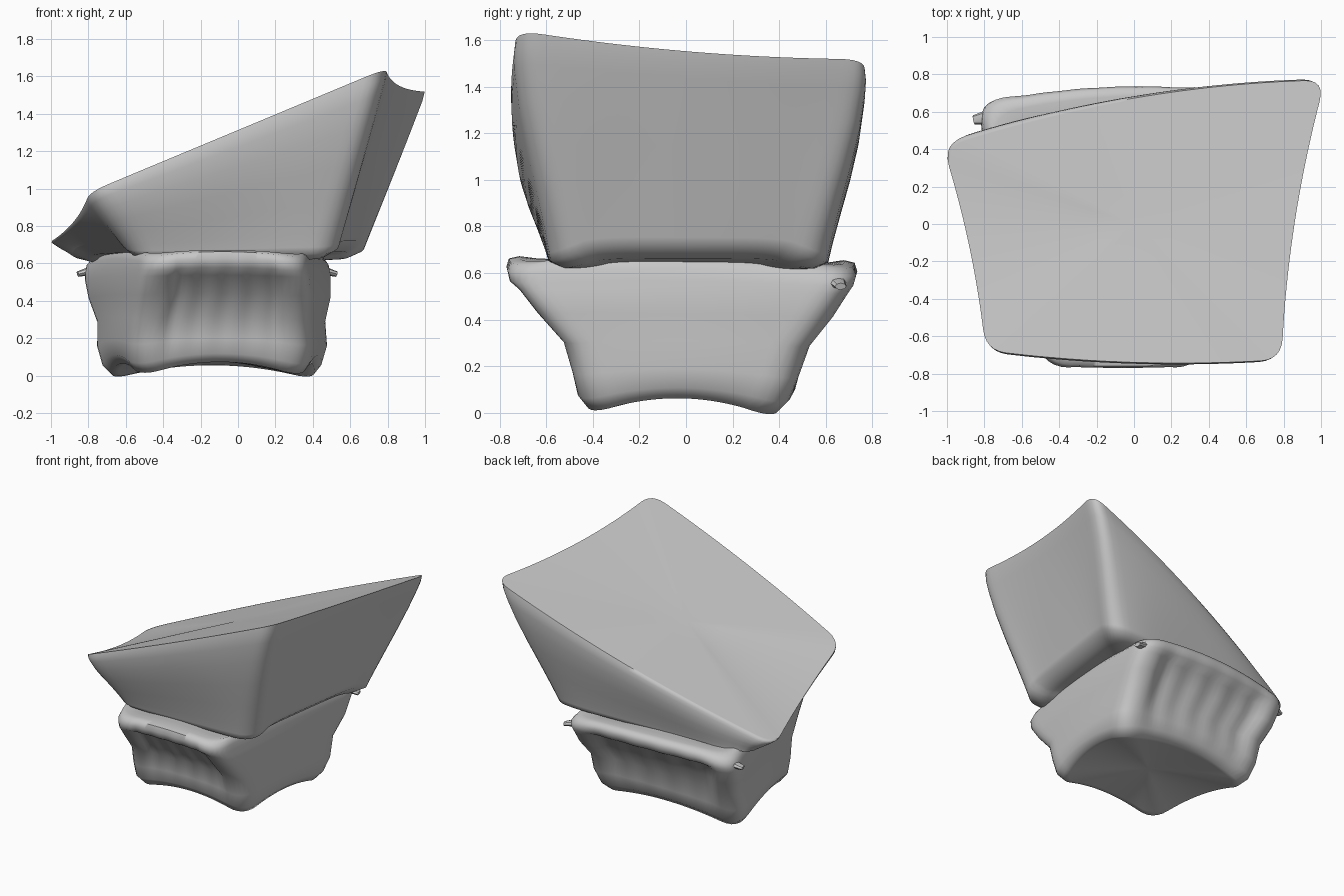
import bpy, bmesh, math
from mathutils import Vector as V

if "Cube" in bpy.data.objects:
    bpy.data.objects.remove(bpy.data.objects["Cube"])

grey = bpy.data.materials.new("plain grey")
grey.use_nodes = True
grey.diffuse_color = (0.57, 0.57, 0.57, 1)
grey.node_tree.nodes["Principled BSDF"].inputs["Base Color"].default_value = (0.57, 0.57, 0.57, 1)

N, C = 28, 6  # samples per edge and per rounded corner


def ring(corners, bulges, r=0.09, recess=0.0, power=2.0):
    """Bowed four-sided outline with rounded corners; recess sinks the front and back panels."""
    c = [V(p) for p in corners]
    b = [V(p) for p in bulges]

    def edge(i, t):
        p = c[i].lerp(c[(i + 1) % 4], t) + b[i] * (1 - abs(2 * t - 1) ** power)
        if i % 2 == 0 and recess:
            k = max(0, min(1, (t - 0.08) / 0.14, (0.92 - t) / 0.14))
            k = k * k * (3 - 2 * k)
            fold = 1 + 0.1 * math.sin(t * 40)
            p.y += (1 if i == 0 else -1) * recess * k * fold
        return p

    out = []
    for i in range(4):
        j = (i + 1) % 4
        ri = r / (c[j] - c[i]).length
        rj = r / (c[(j + 1) % 4] - c[j]).length
        out += [edge(i, ri + (1 - 2 * ri) * s / N) for s in range(N + 1)]
        a, e = edge(i, 1 - ri), edge(j, rj)
        for s in range(1, C):
            t = s / C
            out.append(a * (1 - t) ** 2 + c[j] * 2 * t * (1 - t) + e * t * t)
    return out


def shrink(pts, centre, k, power=1):
    """Move an outline toward a centre point, with separate control of the height."""
    out = []
    for p in pts:
        q = V(centre).lerp(p, k)
        q.z = centre[2] + (p.z - centre[2]) * k ** power
        out.append(q)
    return out


def finish(bm, name, angle):
    bmesh.ops.recalc_face_normals(bm, faces=bm.faces)
    me = bpy.data.meshes.new(name)
    bm.to_mesh(me)
    bm.free()
    me.materials.append(grey)
    ob = bpy.data.objects.new(name, me)
    bpy.context.collection.objects.link(ob)
    bpy.ops.object.select_all(action='DESELECT')
    ob.select_set(True)
    bpy.context.view_layer.objects.active = ob
    bpy.ops.object.shade_smooth_by_angle(angle=math.radians(angle))
    return ob


def loft(name, rings, bottom, top, angle):
    """Skin the outlines and close both ends with shrinking outlines."""
    low = [shrink(rings[0], bottom, k, 1.5) for k in (0.25, 0.5, 0.75, 0.93)]
    high = [shrink(rings[-1], top, k) for k in (0.8, 0.5, 0.25)]
    bm = bmesh.new()
    loops = [[bm.verts.new(p) for p in r] for r in low + rings + high]
    n = len(loops[0])
    for a, b in zip(loops, loops[1:]):
        for i in range(n):
            j = (i + 1) % n
            bm.faces.new((a[i], a[j], b[j], b[i]))
    for lp, mid in ((loops[0], bottom), (loops[-1], top)):
        m = bm.verts.new(mid)
        for i in range(n):
            bm.faces.new((lp[i], lp[(i + 1) % n], m))
    return finish(bm, name, angle)


def mix(a, b, t):
    return [V(p).lerp(V(q), t) for p, q in zip(a, b)]


# Upper wedge: corners run front -x, front +x, back +x, back -x
foot = [(-0.60, -0.55, 0.65), (0.54, -0.55, 0.65), (0.70, 0.57, 0.65), (-0.92, 0.43, 0.62)]
brim = [(-0.80, -0.68, 0.98), (0.795, -0.73, 1.645), (1.03, 0.775, 1.52), (-1.03, 0.42, 0.70)]
foot_bow = [(0, -0.04, 0), (-0.02, 0, 0.07), (0, 0.07, 0), (0.02, 0, 0.07)]
brim_bow = [(0, -0.04, 0), (-0.045, 0, -0.03), (0, 0.08, 0), (0.03, 0, -0.02)]

wedge = []
for t in (0, 0.04, 0.12, 0.3, 0.5, 0.7, 0.86, 0.94):
    sides = mix(foot, brim, t)
    for p in sides:  # gentle outward swell of the walls
        p.y *= 1 + 0.3 * t * t * (1 - t)
    wedge.append(ring(sides, mix(foot_bow, brim_bow, t), 0.12, power=2 + 4 * (1 - t) ** 2))
# sloping underside below the walls
wedge.insert(0, shrink(wedge[0], (-0.1, 0, 0.58), 0.9, 5))
# rounded rim
rim = ring(brim, brim_bow, 0.12)
mid_top = (0, 0, 1.19)
wedge += [shrink(rim, mid_top, k) for k in (0.993, 0.98, 0.965, 0.94)]
loft("upper_wedge", wedge, (-0.1, 0, 0.6), mid_top, 60)

# Lower base: height, front y, front x range, back y, back x range, arches, bow, recess
levels = [
    (-0.025, -0.42, -0.52, 0.34, 0.38, -0.69, 0.41, 0.08, 0.02, 0.00),
    (0.03, -0.46, -0.55, 0.37, 0.43, -0.74, 0.45, 0.07, 0.02, 0.00),
    (0.14, -0.49, -0.55, 0.38, 0.47, -0.77, 0.48, 0.04, 0.02, 0.02),
    (0.28, -0.54, -0.53, 0.37, 0.52, -0.77, 0.47, 0.02, 0.02, 0.05),
    (0.41, -0.66, -0.50, 0.37, 0.61, -0.82, 0.50, 0.01, 0.03, 0.07),
    (0.51, -0.74, -0.49, 0.36, 0.67, -0.84, 0.50, 0.01, 0.03, 0.07),
    (0.54, -0.76, -0.48, 0.35, 0.69, -0.84, 0.50, 0.02, 0.03, 0.02),
    (0.58, -0.765, -0.48, 0.35, 0.70, -0.83, 0.49, 0.03, 0.03, 0.01),
    (0.615, -0.745, -0.47, 0.34, 0.68, -0.80, 0.46, 0.03, 0.03, 0.0),
    (0.63, -0.70, -0.46, 0.33, 0.64, -0.76, 0.43, 0.025, 0.03, 0.0),
    (0.615, -0.62, -0.45, 0.32, 0.57, -0.71, 0.40, 0.03, 0.03, 0.0),
]
base = []
for z, fy, f0, f1, by, b0, b1, arch, bow, rec in levels:
    drop = 0.06 * max(0, z - 0.3)
    pts = [(f0, fy, z + 0.02), (f1, fy, z + 0.015), (b1, by + drop, z), (b0, by - 3 * drop, z)]
    side = arch + 0.06 * max(0, z - 0.5)
    bows = [(0, -bow / 2, arch), (0.02, 0, side), (0, bow * 1.9, arch), (-0.02, 0, side)]
    base.append(ring(pts, bows, 0.13, rec))
loft("lower_base", base, (-0.13, 0, 0.08), (-0.13, 0, 0.64), 60)


# Small flattened tips where the back lip runs out
def tip(name, loc, turn):
    bm = bmesh.new()
    bmesh.ops.create_cone(bm, cap_ends=True, segments=8, radius1=0.05, radius2=0.025, depth=0.14)
    for v in bm.verts:
        v.co = V((v.co.z, v.co.x, v.co.y * 0.6))
    ob = finish(bm, name, 40)
    ob.location = loc
    ob.rotation_euler = (0, 0.25, turn)


tip("back_lip_tip_a", (0.46, 0.65, 0.56), 0.2)
tip("back_lip_tip_b", (-0.79, 0.57, 0.56), math.pi + 0.2)
